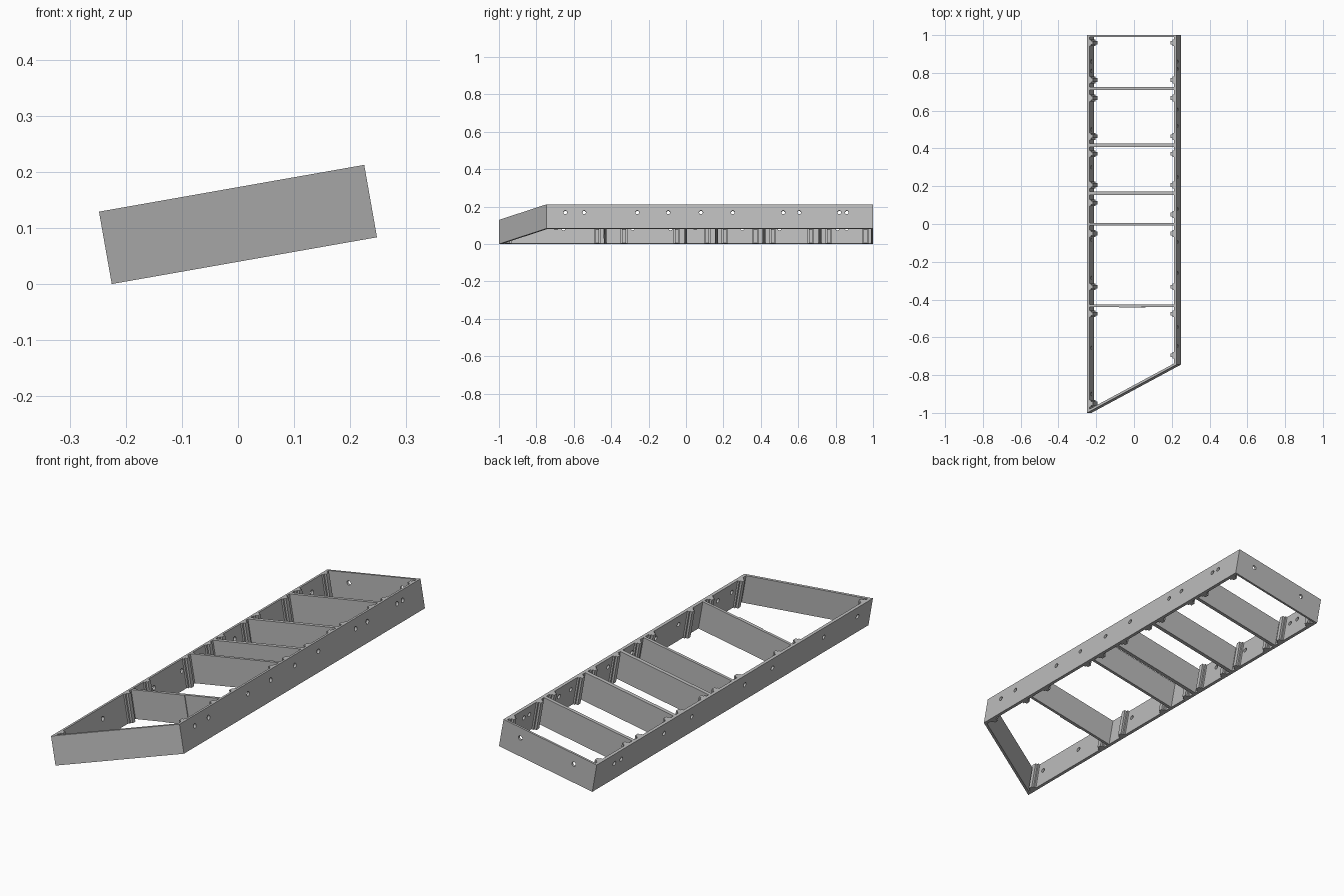
import bpy, bmesh, math
from mathutils import Matrix, Vector

if "Cube" in bpy.data.objects:
    bpy.data.objects.remove(bpy.data.objects["Cube"])

W, H, T = 0.48, 0.131, 0.013          # frame width, board height, rail thickness
FL, FR, D = -1.0, -0.745, 0.0136      # front board ends and its depth along y
SLOPE = (FR - FL) / W
TILT = Matrix.Translation((-0.225, 0, 0)) @ Matrix.Rotation(math.radians(-10), 4, 'Y')

grey = bpy.data.materials.new("plain_grey")
grey.diffuse_color = (0.5, 0.5, 0.5, 1)
grey.use_nodes = True
grey.node_tree.nodes["Principled BSDF"].inputs["Base Color"].default_value = grey.diffuse_color


def finish(bm, name):
    bmesh.ops.recalc_face_normals(bm, faces=bm.faces)
    me = bpy.data.meshes.new(name)
    bm.to_mesh(me)
    bm.free()
    me.materials.append(grey)
    ob = bpy.data.objects.new(name, me)
    ob.matrix_world = TILT
    bpy.context.collection.objects.link(ob)
    return ob


def prism(name, pts, z0=0.0, z1=H):
    """Plan outline raised to the board height, in the tilted frame."""
    bm = bmesh.new()
    f = bm.faces.new([bm.verts.new((x, y, z0)) for x, y in pts])
    r = bmesh.ops.extrude_face_region(bm, geom=[f])
    bmesh.ops.translate(bm, vec=(0, 0, z1 - z0),
                        verts=[v for v in r['geom'] if isinstance(v, bmesh.types.BMVert)])
    return finish(bm, name)


def box(name, x0, x1, y0, y1):
    return prism(name, [(x0, y0), (x1, y0), (x1, y1), (x0, y1)])


def drill(ob, centres, axis):
    """Round holes through a board."""
    bm = bmesh.new()
    rot = Matrix.Rotation(math.pi / 2, 4, axis)
    for c in centres:
        bmesh.ops.create_cone(bm, cap_ends=True, segments=16, radius1=0.01, radius2=0.01,
                              depth=0.06, matrix=Matrix.Translation(Vector(c)) @ rot)
    cutter = finish(bm, ob.name + "_hole_cutter")
    cutter.hide_render = True
    cutter.hide_viewport = True
    cutter.display_type = 'WIRE'
    mod = ob.modifiers.new("holes", 'BOOLEAN')
    mod.operation, mod.solver, mod.object = 'DIFFERENCE', 'EXACT', cutter


# side rails, trimmed to meet the angled front board
BACK = 1 - 0.01


def rail(name, x0, x1):
    return prism(name, [(x0, FL + D + SLOPE * x0), (x1, FL + D + SLOPE * x1), (x1, BACK), (x0, BACK)])


left = rail("left_rail", 0, T)
right = rail("right_rail", W - T, W)
drill(left, [(T / 2, y, 0.082) for y in
             (-0.9, -0.655, -0.285, -0.083, 0.3, 0.5, 0.81, 0.86)], 'Y')
drill(right, [(W - T / 2, y, 0.087) for y in
              (-0.645, -0.545, -0.26, -0.095, 0.08, 0.25, 0.52, 0.605, 0.82, 0.86)], 'Y')

# end boards
prism("front_board", [(0, FL), (W, FR), (W, FR + D), (0, FL + D)])
back = box("back_board", 0, W, BACK, 1)
drill(back, [(x, 0.995, 0.084) for x in (0.11, 0.385)], 'X')

# cross boards
for i, (y, t) in enumerate([(-0.432, 0.013), (-0.002, 0.014), (0.163, 0.018),
                            (0.417, 0.018), (0.717, 0.016)]):
    box(f"cross_board_{i + 1}", T, W - T, y - t / 2, y + t / 2)
box("splice_plate", 0.17, 0.29, -0.442, -0.4385)


# stepped corner cleats along both rails
def cleat(name, side, y):
    steps = [(0, -0.018), (0.008, -0.018), (0.008, -0.01), (0.018, -0.01),
             (0.018, 0.01), (0.008, 0.01), (0.008, 0.018), (0, 0.018)]
    pts = [(T + a if side == "left" else W - T - a, y + b) for a, b in steps]
    prism(f"{side}_cleat_{name}", pts)


shared = [0.96, 0.763, 0.667, 0.464, 0.372, 0.207, -0.05, -0.332, -0.475]
for side, extra in (("left", [0.113, -0.95]), ("right", [0.05, -0.695])):
    for i, y in enumerate(shared + extra):
        cleat(i + 1, side, y)
